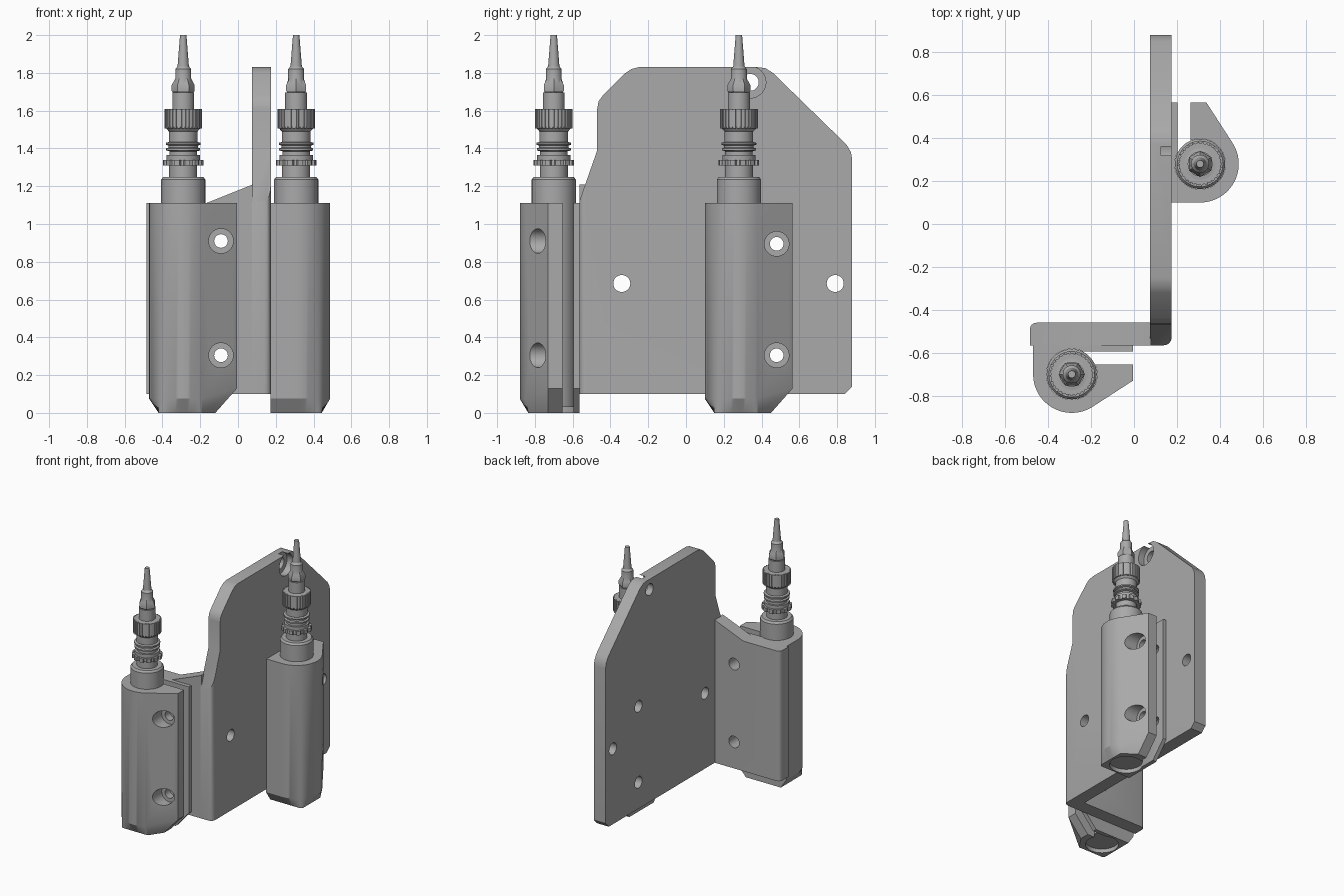
import bpy, bmesh
from math import sin, cos, pi, radians, asin, degrees
from mathutils import Vector, Matrix

if "Cube" in bpy.data.objects:
    bpy.data.objects.remove(bpy.data.objects["Cube"], do_unlink=True)

grey = bpy.data.materials.new("mid_grey")
grey.use_nodes = True
grey.diffuse_color = (0.4, 0.4, 0.4, 1)
grey.node_tree.nodes["Principled BSDF"].inputs["Base Color"].default_value = (0.4, 0.4, 0.4, 1)


def finish(name, bm, matrix=Matrix()):
    bmesh.ops.recalc_face_normals(bm, faces=bm.faces)
    bm.transform(matrix)
    mesh = bpy.data.meshes.new(name)
    bm.to_mesh(mesh)
    bm.free()
    mesh.materials.append(grey)
    obj = bpy.data.objects.new(name, mesh)
    bpy.context.collection.objects.link(obj)
    return obj


def loft(rings):
    """Closed solid through rings that share a point count."""
    bm = bmesh.new()
    loops = [[bm.verts.new(p) for p in ring] for ring in rings]
    n = len(loops[0])
    for low, high in zip(loops, loops[1:]):
        for i in range(n):
            j = (i + 1) % n
            bm.faces.new((low[i], low[j], high[j], high[i]))
    bm.faces.new(loops[0][::-1])
    bm.faces.new(loops[-1])
    return bm


def round_edges(bm, test, size):
    edges = [e for e in bm.edges if all(test(v.co) for v in e.verts)]
    bmesh.ops.bevel(bm, geom=edges, offset=size, segments=4, profile=0.5, affect='EDGES')


def rod(a, b, radius, radius2=None):
    """Round cutter between two points."""
    a, b = Vector(a), Vector(b)
    axis = b - a
    bm = bmesh.new()
    bmesh.ops.create_cone(bm, cap_ends=True, segments=32, radius1=radius,
                          radius2=radius2 or radius, depth=axis.length)
    turn = axis.to_track_quat('Z', 'Y').to_matrix().to_4x4()
    return finish("cutter", bm, Matrix.Translation((a + b) / 2) @ turn)


def smooth(obj, angle=28):
    bpy.ops.object.select_all(action='DESELECT')
    obj.select_set(True)
    bpy.context.view_layer.objects.active = obj
    bpy.ops.object.shade_smooth_by_angle(angle=radians(angle))


def drill(obj, cutters):
    bpy.context.view_layer.objects.active = obj
    for cutter in cutters:
        cutter.hide_render = True
        mod = obj.modifiers.new("hole", 'BOOLEAN')
        mod.operation, mod.solver, mod.object = 'DIFFERENCE', 'EXACT', cutter
        bpy.ops.object.modifier_apply(modifier=mod.name)
        bpy.data.objects.remove(cutter, do_unlink=True)
    smooth(obj)


def arc(radius, start, end, steps):
    angles = [radians(start + (end - start) * i / steps) for i in range(steps + 1)]
    return [(radius * cos(t), radius * sin(t)) for t in angles]


# Main plate, cut from a side profile
side = [(-0.565, 0.1), (0.84, 0.1), (0.88, 0.14), (0.88, 1.34), (0.873, 1.38), (0.85, 1.42),
        (0.46, 1.8), (0.42, 1.825), (0.38, 1.83), (-0.25, 1.83), (-0.29, 1.82), (-0.32, 1.8),
        (-0.44, 1.68), (-0.463, 1.65), (-0.47, 1.61), (-0.47, 1.39), (-0.565, 1.12)]
bm = loft([[(x, y, z) for y, z in side] for x in (0.075, 0.175)])
round_edges(bm, lambda p: p.x > 0.17 and p.y < -0.56, 0.035)
plate = finish("main_plate", bm)
holes = [(-0.34, 0.685), (0.79, 0.685), (0.34, 1.75), (0.475, 0.305), (0.475, 0.895)]
cutters = [rod((0, y, z), (0.3, y, z), 0.045) for y, z in holes]
cutters.append(rod((0.125, 0.34, 1.75), (0.3, 0.34, 1.75), 0.083))
drill(plate, cutters)

# Side flange bent off the front edge of the plate
front = [(-0.485, 0.1), (0.08, 0.1), (0.08, 1.21), (-0.17, 1.11), (-0.485, 1.11)]
bm = loft([[(x, y, z) for x, z in front] for y in (-0.565, -0.46)])
round_edges(bm, lambda p: p.x < -0.48 and p.y > -0.47, 0.03)
flange = finish("side_flange", bm)
drill(flange, [rod((-0.09, -0.7, z), (-0.09, -0.3, z), 0.045) for z in (0.305, 0.91)])

# Clamp cross-section: u runs along the slot, w points away from the mount
BORE, REACH = 0.118, 0.285
outline = [(-0.18, -0.137)] + arc(0.18, 180, 57, 24)
outline += [(REACH, 0.03), (REACH, -0.045)]
outline += arc(BORE, degrees(asin(-0.045 / BORE)), 360 + degrees(asin(-0.105 / BORE)), 40)
outline += [(REACH, -0.105), (REACH, -0.137)]


def clamp(name, matrix, bolt_heights):
    foot = [(max(-0.13, min(u, 0.17)), -min(w, 0.135), 0) for u, w in outline]
    shoulder = [(u, -w, 0.13 if u > 0.2 else 0.075) for u, w in outline]
    top = [(u, -w, 1.11) for u, w in outline]
    body = finish(name, loft([foot, shoulder, top]))
    cutters = []
    for z in bolt_heights:
        cutters.append(rod((0.2, 0.3, z), (0.2, -0.3, z), 0.036))
        cutters.append(rod((0.2, -0.015, z), (0.2, -0.3, z), 0.065))
    drill(body, cutters)
    body.data.transform(matrix)


def turned(name, profile, matrix, segments=40):
    rings = [[(r * cos(2 * pi * i / segments), r * sin(2 * pi * i / segments), z)
              for i in range(segments)] for r, z in profile]
    smooth(finish(name, loft(rings), matrix))


def toothed(name, outer, inner, teeth, low, high, matrix):
    pts = []
    for i in range(teeth):
        for k, r in enumerate((inner, outer, outer, inner)):
            t = 2 * pi * (i + (0.05, 0.15, 0.65, 0.75)[k]) / teeth
            pts.append((r * cos(t), r * sin(t)))
    finish(name, loft([[(x, y, z) for x, y in pts] for z in (low, high)]), matrix)


# Stepped sensor barrel, connector and cable boot
barrel = [(0.117, 0.03), (0.117, 1.235), (0.106, 1.25), (0.074, 1.25), (0.074, 1.34),
          (0.088, 1.34), (0.088, 1.365), (0.073, 1.365), (0.073, 1.385), (0.09, 1.39),
          (0.09, 1.4), (0.078, 1.405), (0.078, 1.415), (0.092, 1.42), (0.092, 1.43),
          (0.072, 1.435), (0.072, 1.44)]
connector = [(0.07, 1.43), (0.076, 1.435), (0.076, 1.49), (0.09, 1.505), (0.096, 1.515),
             (0.096, 1.605), (0.058, 1.61), (0.058, 1.695)]
boot = [(0.05, 1.74), (0.042, 1.765), (0.042, 1.82), (0.03, 1.835), (0.017, 2.0)]


def sensor(prefix, matrix):
    turned(prefix + "_sensor_barrel", barrel, matrix)
    toothed(prefix + "_lock_ring", 0.108, 0.096, 12, 1.31, 1.34, matrix)
    turned(prefix + "_connector", connector, matrix)
    toothed(prefix + "_knurled_nut", 0.1, 0.09, 30, 1.505, 1.608, matrix)
    turned(prefix + "_gland_nut", [(0.05, 1.69), (0.061, 1.705), (0.061, 1.735), (0.042, 1.77)],
           matrix, 6)
    turned(prefix + "_cable_boot", boot, matrix)


front_place = Matrix.Translation((-0.29, -0.7, 0))
rear_place = Matrix.Translation((0.308, 0.28, 0)) @ Matrix.Rotation(pi / 2, 4, 'Z')
for prefix, place, bolts in (("front", front_place, (0.305, 0.91)),
                             ("rear", rear_place, (0.305, 0.895))):
    clamp(prefix + "_clamp", place, bolts)
    sensor(prefix, place)
